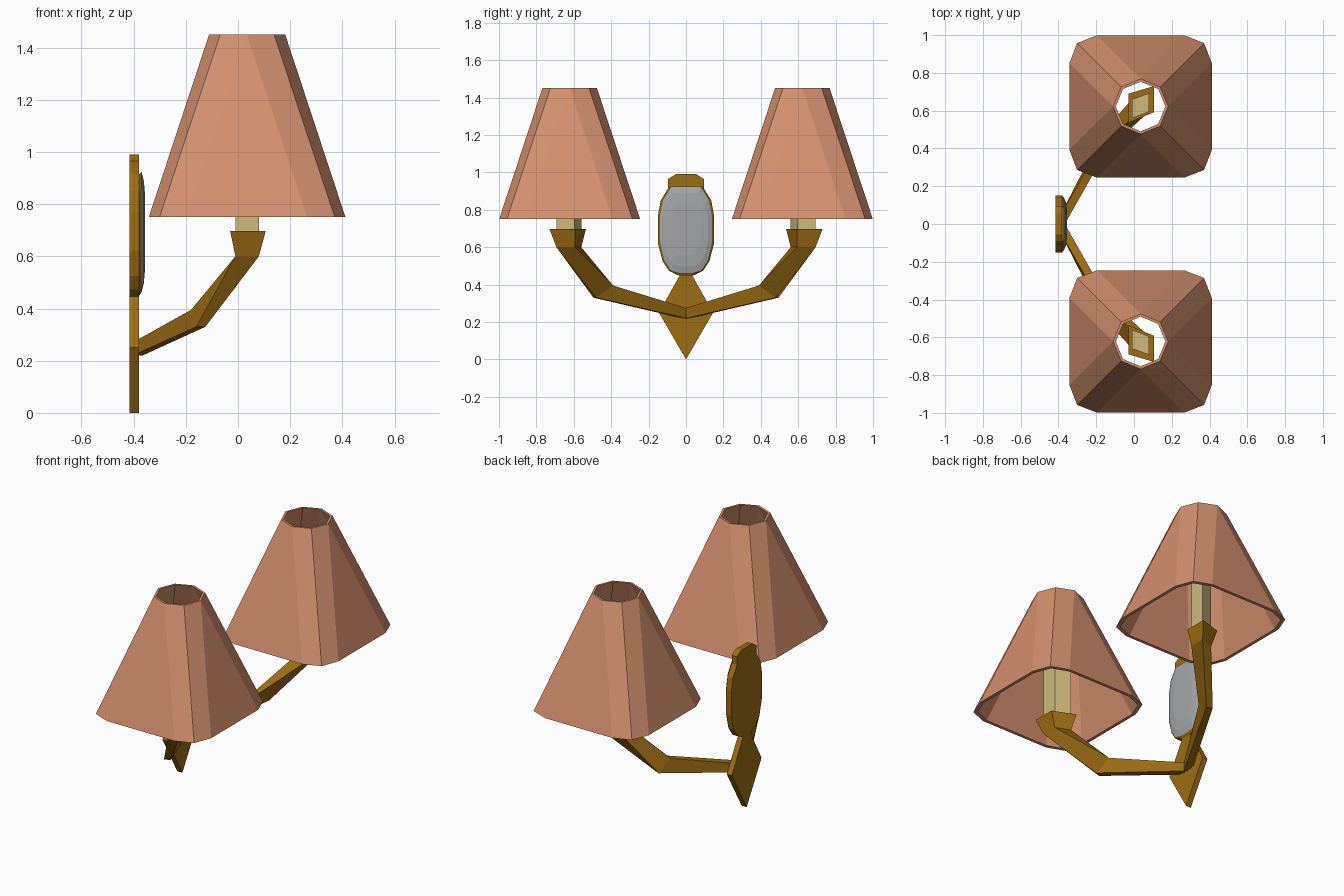
import bpy, bmesh, math
from mathutils import Vector

if "Cube" in bpy.data.objects:
    bpy.data.objects.remove(bpy.data.objects["Cube"])


def material(name, rgb):
    m = bpy.data.materials.new(name)
    m.diffuse_color = (*rgb, 1)
    m.use_nodes = True
    m.node_tree.nodes["Principled BSDF"].inputs["Base Color"].default_value = m.diffuse_color
    return m


TERRACOTTA = material("terracotta shade", (0.66, 0.28, 0.155))
GOLD = material("old gold", (0.34, 0.155, 0.007))
CREAM = material("cream candle", (0.62, 0.49, 0.20))
GREY = material("silver grey", (0.37, 0.38, 0.39))


def loft(name, rings, mats, caps=True, closed=False, mirror=False, band_mats=None):
    """Skin a stack of equally long point rings; mirror copies it across y = 0."""
    bm = bmesh.new()
    vs = [[bm.verts.new(p) for p in ring] for ring in rings]
    n = len(vs[0])
    pairs = list(zip(vs, vs[1:])) + ([(vs[-1], vs[0])] if closed else [])
    for b, (lo, hi) in enumerate(pairs):
        for i in range(n):
            j = (i + 1) % n
            f = bm.faces.new((lo[i], lo[j], hi[j], hi[i]))
            f.material_index = band_mats[b] if band_mats else 0
    if caps:
        bm.faces.new(vs[0][::-1])
        f = bm.faces.new(vs[-1])
        f.material_index = band_mats[-1] if band_mats else 0
    bmesh.ops.remove_doubles(bm, verts=bm.verts, dist=0.0005)
    bmesh.ops.recalc_face_normals(bm, faces=bm.faces)
    me = bpy.data.meshes.new(name)
    bm.to_mesh(me)
    bm.free()
    for m in mats:
        me.materials.append(m)
    ob = bpy.data.objects.new(name, me)
    bpy.context.collection.objects.link(ob)
    if mirror:
        mod = ob.modifiers.new("mirror", 'MIRROR')
        mod.use_axis = (False, True, False)
        mod.use_mirror_merge = False
    return ob


def symmetric(half, x):
    """Half outline (y, z) from bottom to top -> full ring in the plane x."""
    return [(x, y, z) for y, z in half] + [(x, -y, z) for y, z in reversed(half)]


def scaled(ring, x, s, cz=0.695):
    return [(x, y * s, cz + (z - cz) * s) for _, y, z in ring]


# Wall plate: oval with a small crest on top
BACK, FRONT = -0.415, -0.38
oval = [(0.035, 0.447), (0.09, 0.473), (0.125, 0.525), (0.15, 0.62),
        (0.15, 0.77), (0.135, 0.85), (0.095, 0.915)]
crest = oval + [(0.095, 0.965), (0.055, 0.99)]
loft("wall_plate", [symmetric(crest, BACK), symmetric(crest, FRONT)], [GOLD])

# Domed oval: gold sloping rim, then grey face
face = [(0.035, 0.462), (0.08, 0.475), (0.115, 0.525), (0.138, 0.62),
        (0.138, 0.77), (0.12, 0.86), (0.08, 0.925)]
edge = symmetric(face, -0.37)
loft("oval_dome", [symmetric(oval, FRONT), edge, scaled(edge, -0.361, 0.85),
                   scaled(edge, -0.356, 0.6)], [GOLD, GREY], band_mats=[0, 1, 1])

# Diamond pendant below the oval
diamond = [(0.0, 0.0), (0.145, 0.25), (0.03, 0.455)]
loft("diamond_plate", [symmetric(diamond, BACK), symmetric(diamond, FRONT)], [GOLD])

# Arms: four-sided bent bar that flares into a cup
seat = [(-0.01, 0.56), (-0.01, 0.66), (0.08, 0.693), (0.08, 0.595)]
cup = [(-0.03, 0.535), (-0.03, 0.69), (0.106, 0.73), (0.106, 0.592)]
arm = [
    [(-0.404, 0.02, 0.27), (-0.404, 0.02, 0.22), (-0.366, 0, 0.22), (-0.366, 0, 0.275)],
    [(-0.18, 0.41, 0.395), (-0.16, 0.495, 0.33), (-0.125, 0.48, 0.33), (-0.145, 0.39, 0.395)],
    [(x, y, 0.60) for x, y in seat],
    [(x, y, 0.697) for x, y in cup],
]
loft("arms", arm, [GOLD], mirror=True)

# Candle sleeves standing in the cups
loft("candles", [[(x, y, z) for x, y in seat] for z in (0.69, 1.1)], [CREAM], mirror=True)


# Shades: rounded-square bottom narrowing to an octagonal opening
def shade_ring(points, z, s):
    ring = []
    for k in range(4):
        c, d = round(math.cos(k * math.pi / 2)), round(math.sin(k * math.pi / 2))
        ring += [(0.035 + s * (c * x - d * y), 0.622 + s * (d * x + c * y), z)
                 for x, y in points]
    return ring


R = 0.146
bottom = [(0.377, 0.23), (0.336, 0.336), (0.23, 0.377)]
top = [(R, 0), (R * math.sqrt(0.5), R * math.sqrt(0.5)), (0, R)]
loft("lamp_shades", [shade_ring(bottom, 0.75, 1), shade_ring(top, 1.45, 1),
                     shade_ring(top, 1.45, 0.9), shade_ring(bottom, 0.75, 0.95)],
     [TERRACOTTA], caps=False, closed=True, mirror=True)
